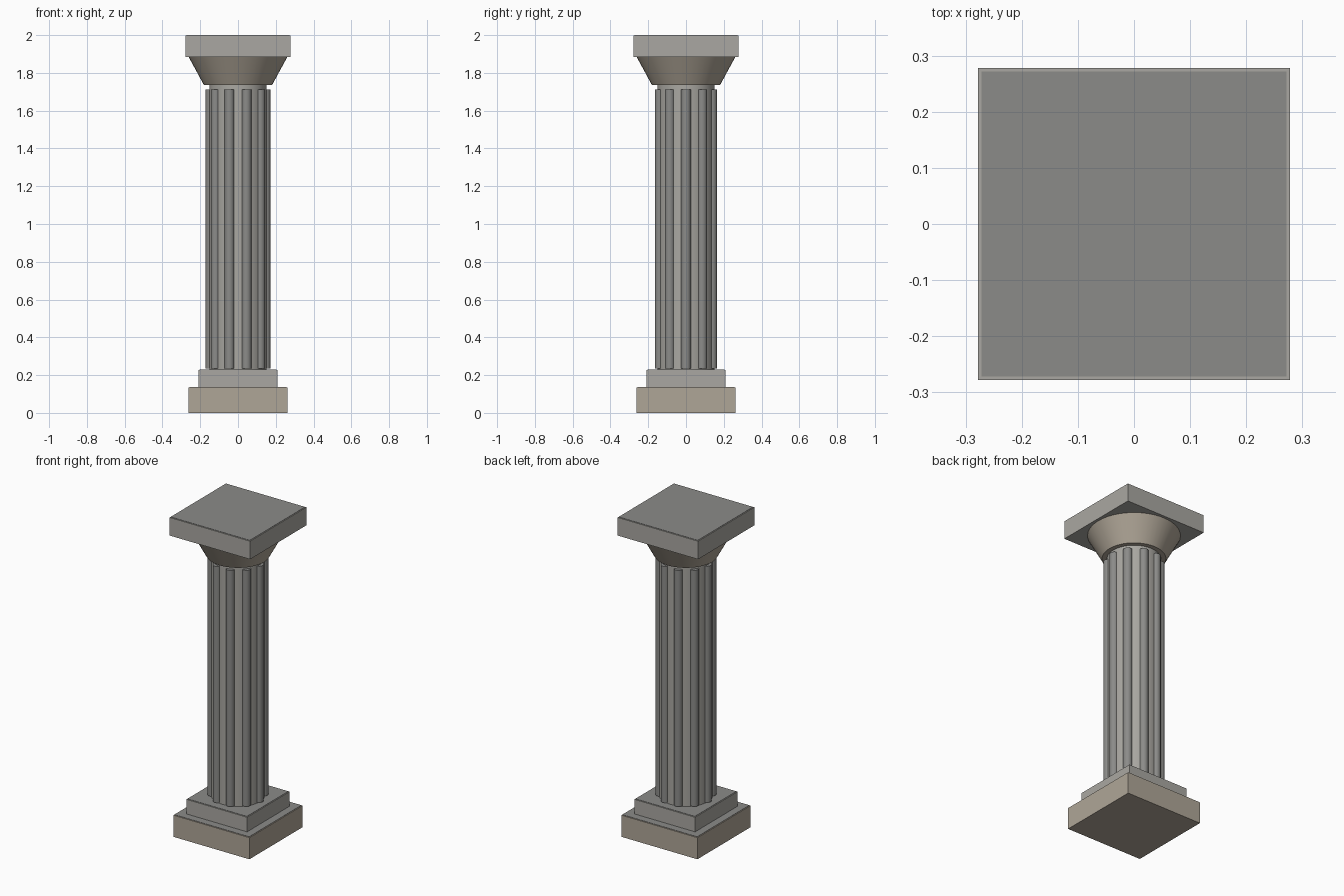
import bpy
from math import cos, sin, pi, radians

if "Cube" in bpy.data.objects:
    bpy.data.objects.remove(bpy.data.objects["Cube"])


def material(name, rgb):
    m = bpy.data.materials.new(name)
    m.diffuse_color = (*rgb, 1)
    m.use_nodes = True
    m.node_tree.nodes["Principled BSDF"].inputs["Base Color"].default_value = m.diffuse_color
    return m


grey = material("grey_stone", (0.40, 0.39, 0.36))
tan = material("warm_stone", (0.43, 0.38, 0.31))
dark = material("dark_stone", (0.26, 0.26, 0.25))


def finish(name, mat, smooth=False):
    ob = bpy.context.object
    ob.name = name
    ob.data.materials.append(mat)
    if smooth:
        bpy.ops.object.shade_smooth_by_angle(angle=radians(35))
    return ob


def block(name, half, z0, z1, mat):
    bpy.ops.mesh.primitive_cube_add(size=1, location=(0, 0, (z0 + z1) / 2))
    bpy.context.object.scale = (2 * half, 2 * half, z1 - z0)
    bpy.ops.object.transform_apply(location=False, rotation=False, scale=True)
    return finish(name, mat)


def drum(name, r0, r1, z0, z1, mat, sides, x=0, y=0):
    bpy.ops.mesh.primitive_cone_add(vertices=sides, radius1=r0, radius2=r1,
                                    depth=z1 - z0, location=(x, y, (z0 + z1) / 2))
    return finish(name, mat, True)


# Square slabs, each with a thin darker cap on its top face
CAP, INSET = 0.002, 0.006
for name, half, z0, z1, mat in (("plinth", 0.263, 0.0, 0.137, tan),
                                ("base_step", 0.21, 0.137, 0.23, grey),
                                ("abacus", 0.278, 1.885, 2.0, grey)):
    block(name, half, z0, z1 - CAP, mat)
    block(name + "_top", half - INSET, z1 - CAP, z1, dark)

# Shaft core and ten round ribs sunk into it
drum("shaft", 0.152, 0.152, 0.229, 1.736, grey, 48)
RIBS = 10
for i in range(RIBS):
    a = 2 * pi * i / RIBS
    drum(f"shaft_rib_{i + 1}", 0.026, 0.026, 0.235, 1.712, dark, 20,
         0.146 * cos(a), 0.146 * sin(a))

# Flared capital under the abacus
drum("capital", 0.18, 0.262, 1.735, 1.886, tan, 48)
